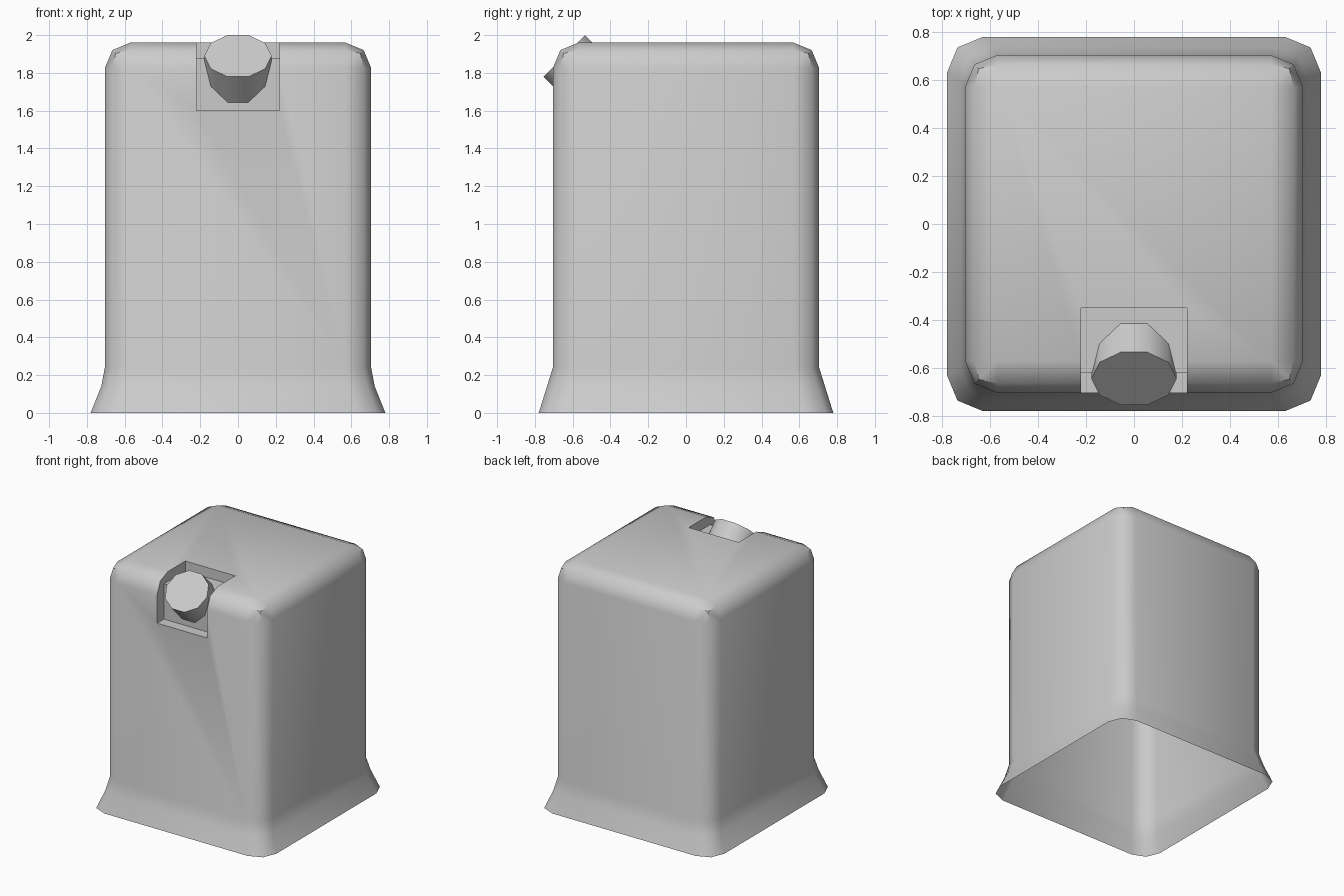
import bpy, bmesh
from math import radians
from mathutils import Matrix, Vector

if "Cube" in bpy.data.objects:
    bpy.data.objects.remove(bpy.data.objects["Cube"])


def to_object(name, bm):
    bmesh.ops.recalc_face_normals(bm, faces=bm.faces)
    mesh = bpy.data.meshes.new(name)
    bm.to_mesh(mesh)
    bm.free()
    obj = bpy.data.objects.new(name, mesh)
    bpy.context.collection.objects.link(obj)
    return obj


def activate(obj):
    bpy.ops.object.select_all(action='DESELECT')
    obj.select_set(True)
    bpy.context.view_layer.objects.active = obj


# Body: bevelled box with a flared foot
HALF, FOOT, TOP = 0.705, 0.24, 1.96
bm = bmesh.new()
bmesh.ops.create_cube(bm, size=1, matrix=Matrix.Translation((0, 0, (TOP + FOOT) / 2))
                      @ Matrix.Diagonal((2 * HALF, 2 * HALF, TOP - FOOT, 1)))
bottom = [f for f in bm.faces if f.normal.z < -0.9]
bmesh.ops.delete(bm, geom=bottom, context='FACES')
bmesh.ops.bevel(bm, geom=[e for e in bm.edges if not e.is_boundary],
                offset=0.135, segments=2, profile=0.5, affect='EDGES')
for z, hx, hy in ((0.14, 0.724, 0.736), (0.0, 0.78, 0.78)):
    rim = [e for e in bm.edges if e.is_boundary]
    old = max(abs(v.co.x) for e in rim for v in e.verts)
    old_y = max(abs(v.co.y) for e in rim for v in e.verts)
    ring = bmesh.ops.extrude_edge_only(bm, edges=rim)['geom']
    for v in ring:
        if isinstance(v, bmesh.types.BMVert):
            v.co = Vector((v.co.x * hx / old, v.co.y * hy / old_y, z))
bmesh.ops.contextual_create(bm, geom=[e for e in bm.edges if e.is_boundary])
body = to_object("can_body", bm)

# Stepped recess cut across the front top edge
bm = bmesh.new()
profile = [(-0.35, 2.1), (-0.35, 1.88), (-0.62, 1.88), (-0.62, 1.60), (-0.9, 1.60), (-0.9, 2.1)]
face = bm.faces.new([bm.verts.new((-0.22, y, z)) for y, z in profile])
side = bmesh.ops.extrude_face_region(bm, geom=[face])['geom']
bmesh.ops.translate(bm, vec=(0.44, 0, 0),
                    verts=[v for v in side if isinstance(v, bmesh.types.BMVert)])
cutter = to_object("recess_cutter", bm)
cutter.hide_render = True

activate(body)
cut = body.modifiers.new("recess", 'BOOLEAN')
cut.operation = 'DIFFERENCE'
cut.solver = 'EXACT'
cut.object = cutter
bpy.ops.object.modifier_apply(modifier=cut.name)
bpy.data.objects.remove(cutter)

# Open underside
bm = bmesh.new()
bm.from_mesh(body.data)
bmesh.ops.delete(bm, geom=[f for f in bm.faces if all(v.co.z < 0.001 for v in f.verts)],
                 context='FACES')
bm.to_mesh(body.data)
bm.free()
bpy.ops.object.shade_smooth_by_angle(angle=radians(46))

# Ten-sided filler cap tilted 45 degrees towards the front
DEPTH = 0.2
bm = bmesh.new()
bmesh.ops.create_cone(bm, cap_ends=True, segments=10, radius1=1, radius2=1, depth=DEPTH,
                      matrix=Matrix.Translation((0, -0.645, 1.89))
                      @ Matrix.Rotation(radians(45), 4, 'X')
                      @ Matrix.Translation((0, 0, -DEPTH / 2))
                      @ Matrix.Diagonal((0.178, 0.164, 1, 1))
                      @ Matrix.Rotation(radians(90), 4, 'Z'))
cap = to_object("filler_cap", bm)
activate(cap)
bpy.ops.object.shade_smooth_by_angle(angle=radians(40))
